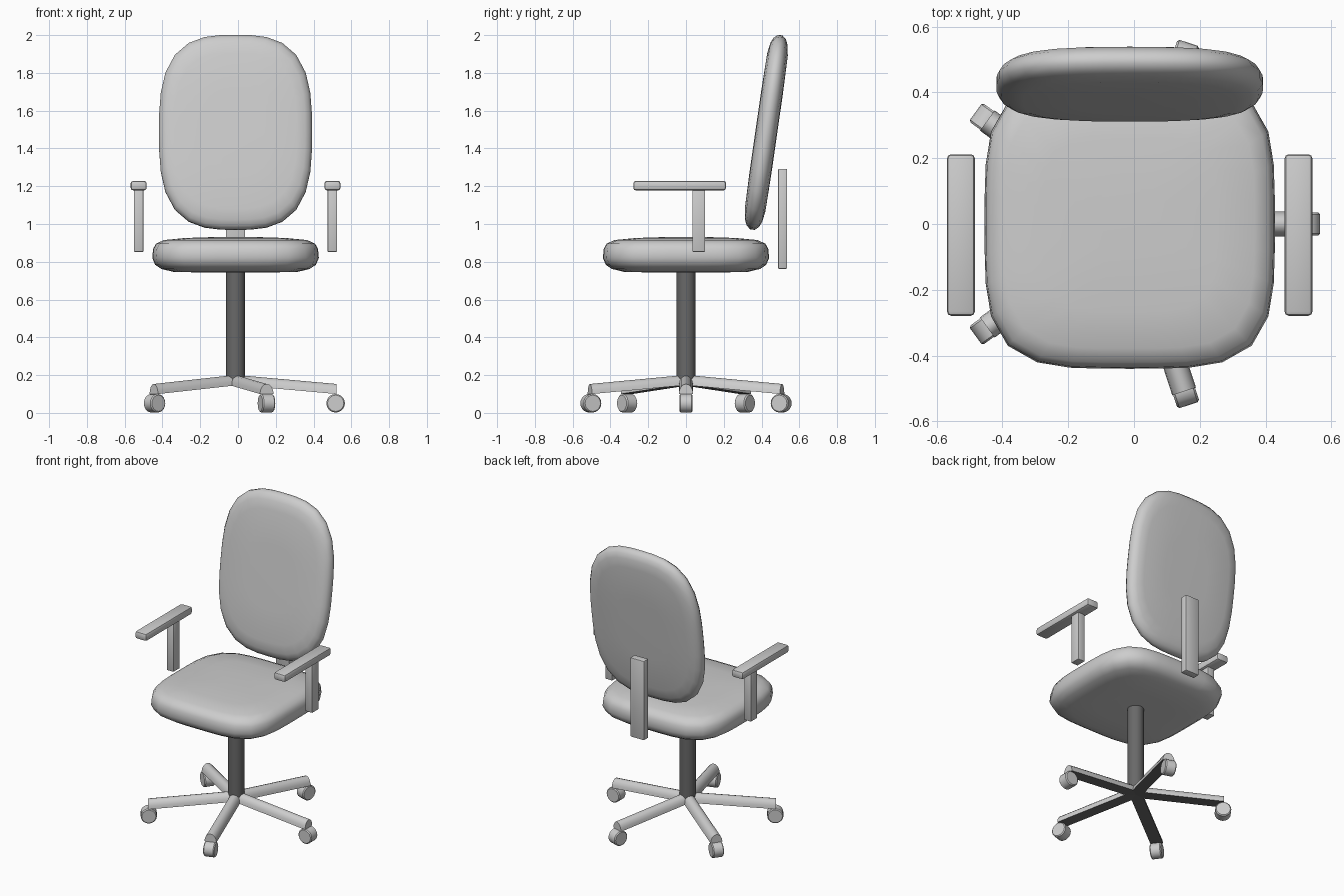
import bpy, bmesh, math
from mathutils import Matrix, Vector

cube = bpy.data.objects.get("Cube")
if cube:
    bpy.data.objects.remove(cube, do_unlink=True)

CX = -0.013  # centre line of the chair


def material(name, value):
    m = bpy.data.materials.new(name)
    m.use_nodes = True
    color = (value, value, value, 1)
    m.diffuse_color = color
    m.node_tree.nodes["Principled BSDF"].inputs["Base Color"].default_value = color
    return m


LIGHT = material("light grey", 0.61)
DARK = material("dark grey", 0.14)


def finish(name, bm, mats, angle=35):
    bmesh.ops.recalc_face_normals(bm, faces=bm.faces)
    mesh = bpy.data.meshes.new(name)
    bm.to_mesh(mesh)
    bm.free()
    for m in mats:
        mesh.materials.append(m)
    ob = bpy.data.objects.new(name, mesh)
    bpy.context.collection.objects.link(ob)
    bpy.ops.object.select_all(action='DESELECT')
    ob.select_set(True)
    bpy.context.view_layer.objects.active = ob
    bpy.ops.object.shade_smooth_by_angle(angle=math.radians(angle))
    return ob


def loft(bm, rings):
    """Skin a list of equal point rings and cap both ends."""
    loops = [[bm.verts.new(p) for p in ring] for ring in rings]
    for a, b in zip(loops, loops[1:]):
        for i in range(len(a)):
            j = (i + 1) % len(a)
            bm.faces.new((a[i], a[j], b[j], b[i]))
    bm.faces.new(loops[0])
    bm.faces.new(loops[-1])


def cushion(name, half_x, half_y, power, profile, matrix, sides=32):
    """Rounded-square pad; profile is (scale, height) from bottom to top."""
    rings = []
    for scale, h in profile:
        ring = []
        for i in range(sides):
            a = 2 * math.pi * i / sides
            c, s = math.cos(a), math.sin(a)
            r = scale / (abs(c) ** power + abs(s) ** power) ** (1 / power)
            ring.append(matrix @ Vector((half_x * r * c, half_y * r * s, h)))
        rings.append(ring)
    bm = bmesh.new()
    loft(bm, rings)
    return finish(name, bm, [LIGHT], 75)


def box(name, low, high, bevel):
    low, high = Vector(low), Vector(high)
    size = high - low
    bm = bmesh.new()
    bmesh.ops.create_cube(bm, size=1, matrix=Matrix.Translation((low + high) / 2)
                          @ Matrix.Diagonal((*size, 1)))
    bmesh.ops.bevel(bm, geom=bm.edges[:], offset=bevel, segments=2,
                    profile=0.5, affect='EDGES')
    return finish(name, bm, [LIGHT])


def cylinder(name, radius, depth, matrix, mat, sides=24, bevel=0):
    bm = bmesh.new()
    bmesh.ops.create_cone(bm, cap_ends=True, segments=sides, radius1=radius,
                          radius2=radius, depth=depth, matrix=matrix)
    if bevel:
        rims = [e for e in bm.edges if any(len(f.verts) > 4 for f in e.link_faces)]
        bmesh.ops.bevel(bm, geom=rims, offset=bevel, segments=1, affect='EDGES')
    return finish(name, bm, [mat])


# Seat cushion
cushion("seat", 0.441, 0.44, 4.0,
        [(.4, .743), (.75, .747), (.89, .762), (.965, .784), (1, .82),
         (.99, .868), (.955, .896), (.86, .915), (.6, .926), (.25, .931)],
        Matrix.Translation((CX, 0, 0)))

# Backrest cushion with a full, rounded rim, leaning back
half = [(.4, .058), (.8, .055), (.91, .046), (.965, .033), (1, .012)]
cushion("backrest", 0.405, 0.52, 3.0,
        [(s, -h) for s, h in half] + [(s, h) for s, h in half[::-1]],
        Matrix.Translation((CX, 0.425, 1.485)) @ Matrix.Rotation(math.radians(81.8), 4, 'X'))

# Backrest support bar
box("back_support", (CX - .051, .487, .763), (CX + .051, .536, 1.292), .006)

# Armrests on their posts
for side, sx in (("left", 1), ("right", -1)):
    x = CX + sx * 0.513
    box(side + "_armrest", (x - .0425, -.279, 1.178), (x + .0425, .212, 1.228), .013)
    box(side + "_arm_post", (x - .025, .034, .853), (x + .025, .101, 1.185), .003)

# Central column
cylinder("column", 0.05, 0.59, Matrix.Translation((CX, 0, 0.46)), DARK)

# Five-spoke base: half-round legs, each with a caster
for k in range(5):
    spin = Matrix.Translation((CX, 0, 0)) @ Matrix.Rotation(2 * math.pi * k / 5, 4, 'Z')
    rings = []
    for dist, z in ((0, .148), (.535, .1)):
        arc = [math.pi * i / 8 for i in range(9)]
        rings.append([spin @ Vector((dist, .038 * math.cos(a), z + .053 * math.sin(a)))
                      for a in arc])
    bm = bmesh.new()
    loft(bm, rings)
    bmesh.ops.recalc_face_normals(bm, faces=bm.faces)
    for f in bm.faces:
        f.material_index = 1 if f.normal.z < -0.5 else 0
    finish(f"leg_{k + 1}", bm, [LIGHT, DARK])
    cylinder(f"caster_{k + 1}", 0.049, 0.07,
             spin @ Matrix.Translation((.53, 0, .051)) @ Matrix.Rotation(math.pi / 2, 4, 'X'),
             LIGHT, 20, .006)
